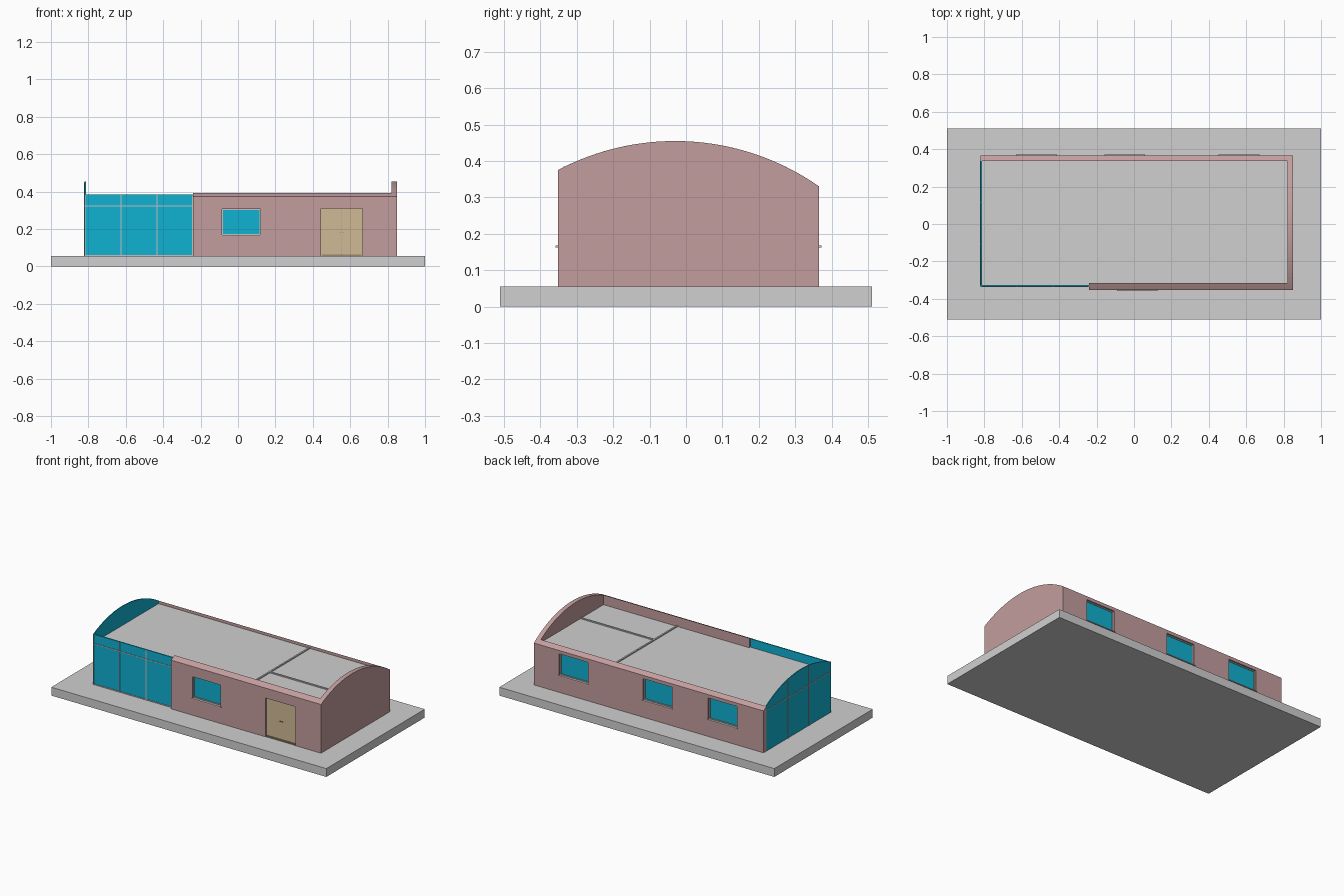
import bpy, bmesh, math

cube = bpy.data.objects.get("Cube")
if cube:
    bpy.data.objects.remove(cube, do_unlink=True)


def material(name, r, g, b):
    m = bpy.data.materials.new(name)
    m.use_nodes = True
    m.diffuse_color = (r, g, b, 1)
    m.node_tree.nodes["Principled BSDF"].inputs["Base Color"].default_value = (r, g, b, 1)
    return m


PINK = material("pink wall", 0.55, 0.34, 0.345)
GREY = material("concrete grey", 0.63, 0.63, 0.63)
TEAL = material("teal glass", 0.005, 0.44, 0.64)
TAN = material("tan door", 0.64, 0.49, 0.30)
FRAME = material("pale frame", 0.58, 0.54, 0.52)
METAL = material("handle brown", 0.33, 0.25, 0.16)

BASE = 0.055
FRONT, BACK = -0.352, 0.366
CEILING = 0.33


def roof_z(y):
    """Height of the arched roof line."""
    return -0.235 + math.sqrt(0.69 ** 2 - (y + 0.03) ** 2)


def prism(name, profile, x0, x1, mat):
    """Extrude a (y, z) profile along x."""
    bm = bmesh.new()
    face = bm.faces.new([bm.verts.new((x0, y, z)) for y, z in profile])
    ext = bmesh.ops.extrude_face_region(bm, geom=[face])
    verts = [v for v in ext["geom"] if isinstance(v, bmesh.types.BMVert)]
    bmesh.ops.translate(bm, verts=verts, vec=(x1 - x0, 0, 0))
    bmesh.ops.recalc_face_normals(bm, faces=bm.faces)
    mesh = bpy.data.meshes.new(name)
    bm.to_mesh(mesh)
    bm.free()
    mesh.materials.append(mat)
    obj = bpy.data.objects.new(name, mesh)
    bpy.context.collection.objects.link(obj)
    return obj


def box(name, x0, x1, y0, y1, z0, z1, mat):
    return prism(name, [(y0, z0), (y1, z0), (y1, z1), (y0, z1)], x0, x1, mat)


def arched(name, y0, y1, x0, x1, mat, z0=BASE, inset=0, steps=24):
    """Panel whose top follows the roof arc."""
    ys = [y1 + (y0 - y1) * i / steps for i in range(steps + 1)]
    profile = [(y0, z0), (y1, z0)] + [(y, roof_z(y) - inset) for y in ys]
    return prism(name, profile, x0, x1, mat)


def cut(wall, x0, x1, y0, y1, z0, z1):
    cutter = box("cutter", x0, x1, y0, y1, z0, z1, PINK)
    cutter.hide_render = True
    mod = wall.modifiers.new("opening", "BOOLEAN")
    mod.operation, mod.solver, mod.object = "DIFFERENCE", "EXACT", cutter
    bpy.context.view_layer.objects.active = wall
    bpy.ops.object.modifier_apply(modifier=mod.name)
    bpy.data.objects.remove(cutter, do_unlink=True)


def window(name, wall, x0, x1, face, out):
    """Recessed window; out is the outward y direction of the wall."""
    z0, z1, t = 0.168, 0.308, 0.006

    def part(label, a, b, d0, d1, c, d, mat):
        ys = sorted((face + out * d0, face + out * d1))
        box(name + label, a, b, ys[0], ys[1], c, d, mat)

    cut(wall, x0, x1, face - 0.016, face + 0.016, z0, z1)
    part("_glass", x0, x1, -0.018, -0.014, z0, z1, TEAL)
    for i, (a, b) in enumerate(((x0, x0 + t), (x1 - t, x1))):
        part("_side_frame_%d" % i, a, b, -0.015, -0.010, z0, z1, FRAME)
    for i, (c, d) in enumerate(((z0, z0 + t), (z1 - t, z1))):
        part("_cross_frame_%d" % i, x0 + t, x1 - t, -0.015, -0.010, c, d, FRAME)
    part("_sill", x0 - 0.005, x1 + 0.005, -0.014, 0.006, z0 - 0.005, z0, FRAME)


# Ground slab, ceiling and partition tops
box("ground_slab", -1, 1, -0.511, 0.511, 0, BASE, GREY)
box("ceiling", -0.817, 0.82, -0.326, 0.34, CEILING - 0.02, CEILING, GREY)
box("cross_partition", 0.28, 0.29, -0.315, 0.337, BASE, CEILING + 0.007, GREY)
box("room_partition", 0.29, 0.82, -0.083, -0.073, BASE, CEILING + 0.007, GREY)

# Walls with the tops sloped along the roof arc
front_wall = arched("front_wall", FRONT, -0.315, -0.24, 0.82, PINK, steps=3)
back_wall = arched("back_wall", 0.337, BACK, -0.82, 0.82, PINK, steps=3)
arched("end_wall", FRONT, BACK, 0.82, 0.85, PINK, steps=32)

# Windows
window("front_window", front_wall, -0.085, 0.12, FRONT, -1)
for i, x in enumerate((-0.522, -0.049, 0.562)):
    window("back_window_%d" % i, back_wall, x - 0.104, x + 0.104, BACK, 1)

# Double door with threshold and handles
cut(front_wall, 0.445, 0.665, FRONT - 0.02, FRONT + 0.016, BASE - 0.01, 0.31)
for side, x in (("right", 0.445), ("left", 0.5555)):
    box(side + "_door_leaf", x, x + 0.1095, FRONT + 0.01, FRONT + 0.018, BASE, 0.31, TAN)
box("door_threshold", 0.45, 0.66, FRONT + 0.002, FRONT + 0.012, BASE, 0.063, METAL)
for side, x in (("right", 0.543), ("left", 0.56)):
    box(side + "_handle", x, x + 0.008, FRONT + 0.005, FRONT + 0.011, 0.178, 0.182, METAL)

# Front glazing with mullions and transom
gx0, gx1, gy = -0.82, -0.24, -0.33
box("front_glass", gx0, gx1, gy - 0.004, gy + 0.004, BASE, 0.385, TEAL)
for i in range(4):
    x = gx0 + (gx1 - gx0) * i / 3
    x = min(max(x, gx0 + 0.003), gx1 - 0.003)
    box("front_mullion_%d" % i, x - 0.0025, x + 0.0025, gy - 0.007, gy - 0.003, BASE, 0.385, FRAME)
for i, z in enumerate((BASE + 0.003, 0.323)):
    box("front_transom_%d" % i, gx0, gx1, gy - 0.007, gy - 0.003, z - 0.0025, z + 0.0025, FRAME)

# Arched end glazing with mullions and transom
arched("end_glass", gy, 0.337, -0.82, -0.814, TEAL, steps=32)
for i in range(1, 3):
    y = gy + 0.667 * i / 3
    arched("end_mullion_%d" % i, y - 0.0025, y + 0.0025, -0.823, -0.819, FRAME, inset=0.002, steps=2)
box("end_transom", -0.823, -0.819, gy, 0.337, 0.3205, 0.3255, FRAME)
